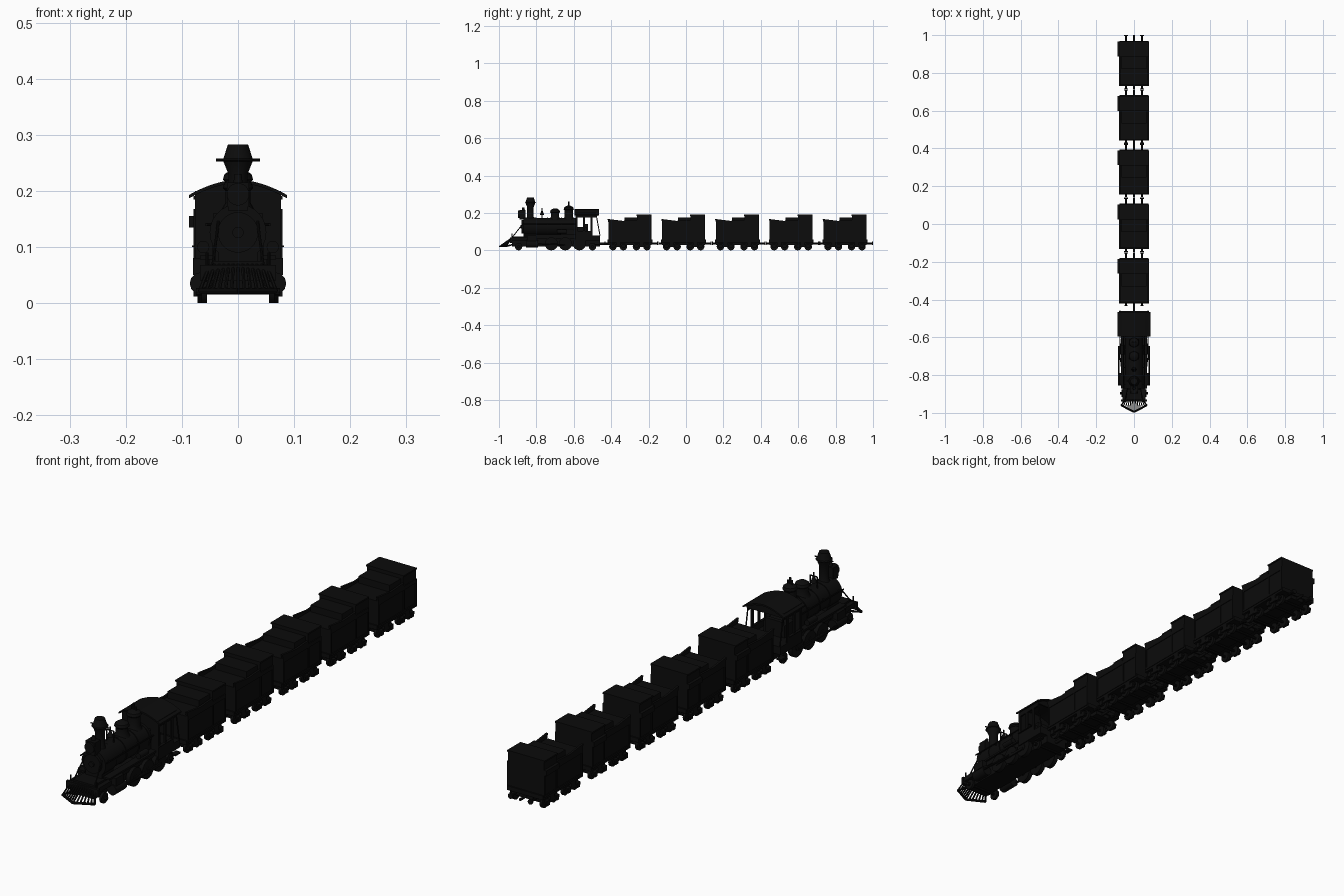
import bpy, bmesh, math
from mathutils import Vector, Matrix

cube = bpy.data.objects.get("Cube")
if cube:
    bpy.data.objects.remove(cube, do_unlink=True)

black = bpy.data.materials.new("soot black")
black.use_nodes = True
black.diffuse_color = (.0035, .0035, .0035, 1)
shader = black.node_tree.nodes["Principled BSDF"]
shader.inputs["Base Color"].default_value = black.diffuse_color
shader.inputs["Roughness"].default_value = .9


def finish(name, bm, smooth=False):
    bmesh.ops.recalc_face_normals(bm, faces=bm.faces)
    mesh = bpy.data.meshes.new(name)
    bm.to_mesh(mesh)
    bm.free()
    mesh.materials.append(black)
    part = bpy.data.objects.new(name, mesh)
    bpy.context.collection.objects.link(part)
    if smooth:
        bpy.ops.object.select_all(action='DESELECT')
        part.select_set(True)
        bpy.context.view_layer.objects.active = part
        bpy.ops.object.shade_smooth_by_angle(angle=math.radians(35))


def box(name, left, right, front, back, bottom, top):
    bm = bmesh.new()
    bmesh.ops.create_cube(bm, size=1)
    low, high = Vector((left, front, bottom)), Vector((right, back, top))
    bmesh.ops.scale(bm, vec=high - low, verts=bm.verts)
    bmesh.ops.translate(bm, vec=(low + high) / 2, verts=bm.verts)
    finish(name, bm)


def middle_box(name, half_width, *extent):
    box(name, -half_width, half_width, *extent)


def side_boxes(name, inner, outer, *extent):
    box("left_" + name, inner, outer, *extent)
    box("right_" + name, -outer, -inner, *extent)


def rod(name, start, end, radius, sides=8, end_radius=None):
    start, end = Vector(start), Vector(end)
    span = end - start
    turn = span.to_track_quat('Z', 'Y').to_matrix().to_4x4()
    bm = bmesh.new()
    bmesh.ops.create_cone(bm, cap_ends=True, segments=sides, radius1=radius,
                          radius2=end_radius or radius, depth=span.length,
                          matrix=Matrix.Translation((start + end) / 2) @ turn)
    finish(name, bm, smooth=True)


def side_rods(name, start, end, radius, sides=8):
    mirror = Vector((-1, 1, 1))
    rod("left_" + name, start, end, radius, sides)
    rod("right_" + name, mirror * Vector(start), mirror * Vector(end), radius, sides)


def lengthwise(name, height, front, back, radius, sides=28):
    rod(name, (0, front, height), (0, back, height), radius, sides)


def turned(name, y, profile, sides=20):
    """Spin a (radius, height) profile about an upright axis."""
    bm = bmesh.new()
    verts = [bm.verts.new((radius, y, height)) for radius, height in profile]
    edges = [bm.edges.new(pair) for pair in zip(verts, verts[1:])]
    bmesh.ops.spin(bm, geom=verts + edges, cent=(0, y, 0), axis=(0, 0, 1),
                   angle=math.tau, steps=sides, use_duplicate=False)
    bmesh.ops.remove_doubles(bm, verts=bm.verts, dist=.0001)
    bmesh.ops.holes_fill(bm, edges=bm.edges, sides=sides)
    finish(name, bm, smooth=True)


def prism(name, outline, offset):
    bm = bmesh.new()
    face = bm.faces.new([bm.verts.new(point) for point in outline])
    grown = bmesh.ops.extrude_face_region(bm, geom=[face], use_keep_orig=True)
    moved = [item for item in grown["geom"] if isinstance(item, bmesh.types.BMVert)]
    bmesh.ops.translate(bm, vec=offset, verts=moved)
    finish(name, bm)


def wheelset(y, radius):
    tread, hub = .055, .075
    rod("axle", (-tread, y, radius), (tread, y, radius), radius / 4)
    side_rods("wheel", (tread, y, radius), (tread + radius / 2, y, radius), radius, 20)
    side_rods("hub", (tread, y, radius), (hub, y, radius), radius / 3)


# Shared layout of the locomotive
nose, cab_front, cab_back, tail = -.93, -.59, -.48, -.46
smoke_front, smoke_back = -.87, -.8
boiler_z, boiler_r, boiler_top = .126, .048, .165
deck, cab_floor, sill, eaves = .068, .08, .1, .175
thin = .0025
wall_in, wall_out = .071, .077
drivers = (-.72, -.645, -.57)
driver_r, small_r = .035, .02

# Chassis and running gear
middle_box("main_frame", .045, nose, tail, .022, .075)
middle_box("front_deck", .062, nose, smoke_back, .05, deck)
middle_box("front_beam", deck, nose - .01, nose, .04, deck)
middle_box("cab_base", wall_out, cab_front, tail, .05, cab_floor)
for y in drivers:
    wheelset(y, driver_r)
wheelset(-.895, small_r)
wheelset(-.5, small_r)
side_boxes("running_board", .04, deck, smoke_front, cab_front, .078, .085)
side_boxes("side_tank", .04, .06, smoke_back, cab_front, .06, cab_floor)
side_boxes("steam_chest", .05, .08, -.85, smoke_back, .05, cab_floor)
side_boxes("coupling_rod", .073, .078, drivers[0], drivers[-1], .025, driver_r)
side_rods("cylinder", (.066, -.855, driver_r), (.066, -.79, driver_r), .02, 12)
side_rods("main_rod", (.08, smoke_back, driver_r), (.08, drivers[1], .03), .004)
side_rods("air_tank", (.062, -.69, sill), (.062, -.64, sill), .011, 12)
side_rods("handrail", (.056, smoke_front, .14), (.056, cab_front, .14), thin)
side_rods("smokebox_brace", (.035, smoke_front, .145), (.045, nose, deck), thin)
side_rods("flag_post", (.055, nose, deck), (.055, nose, .09), thin)
for y in (-.85, -.76, -.67):
    side_rods("rail_stanchion", (.045, y, .14), (.058, y, .14), thin)

# Slatted wedge at the front
tip, wing, ground = -.995, -.96, .022
for step in range(-6, 7):
    across = step / 6
    foot = tip + abs(across) * (wing - tip)
    rod("pilot_slat", (across * .05, nose, deck), (across * deck, foot, ground), .0032, 6)
side_rods("pilot_bar", (0, tip, ground), (deck, wing, ground), .005)
side_rods("pilot_stay", (deck, wing, ground), (.045, nose, .03), .004)

# Boiler with bands and smokebox
lengthwise("boiler", boiler_z, smoke_back, cab_front, boiler_r)
lengthwise("smokebox", boiler_z, smoke_front, smoke_back, boiler_r + thin)
lengthwise("smokebox_door", boiler_z, smoke_front - .01, smoke_front, .036)
lengthwise("door_boss", boiler_z, smoke_front - .016, smoke_front, .01)
middle_box("boiler_saddle", .035, smoke_front, smoke_back, .06, sill)
middle_box("firebox", .045, -.67, -.53, .05, boiler_z)
for y in (-.74, -.665, -.6):
    lengthwise("boiler_band", boiler_z, y - thin, y + thin, boiler_r + thin)

# Chimney with a flared spark cap
brim = .255
turned("chimney", -.832, [(.024, boiler_top), (.017, .18), (.017, .23), (.026, brim - thin),
                          (.03, brim), (.026, brim + thin), (.018, .283)])
rod("cap_bar", (-.039, -.832, brim), (.039, -.832, brim), thin)

# Headlamp on its bracket
lamp_front, lamp_back, lamp_z = -.89, -.857, .194
middle_box("lamp_bracket", .018, lamp_front, -.85, boiler_top, .172)
middle_box("lamp_body", .02, lamp_front, lamp_back, .172, .215)
lengthwise("lamp_rim", lamp_z, lamp_front - .007, lamp_front, .02)
rod("lamp_vent", (0, smoke_front, .21), (0, smoke_front, .23), .009, 12, .006)

# Domes, whistles and bell
for name, y, top in (("sand_dome", -.7, .225), ("steam_dome", -.627, .24)):
    turned(name, y, [(.03, boiler_top), (.022, .18), (.022, top - .025), (.027, top - .02),
                     (.024, top - .01), (.008, top)])
for x, lift in ((-.008, .253), (0, .262), (.008, .25)):
    rod("whistle", (x, y, top - .02), (x, y, lift), .0045)
bell_y, yoke = -.77, .213
turned("bell", bell_y, [(.012, .19), (.008, .2), (thin, yoke)])
side_rods("bell_post", (.015, bell_y, boiler_top), (.015, bell_y, yoke), thin)
rod("bell_yoke", (-.015, bell_y, yoke), (.015, bell_y, yoke), thin)
rod("bell_finial", (0, bell_y, yoke), (0, bell_y, .227), thin)

# Cab with open windows
side_boxes("cab_panel", wall_in, wall_out, cab_front, -.5, .05, sill)
side_boxes("cab_header", wall_in, wall_out, cab_front, cab_back, eaves, .2)
for y in (cab_front, -.55, -.51):
    side_boxes("cab_post", wall_in, wall_out, y, y + .01, sill, eaves)
side_boxes("arm_rest", wall_in, wall_out + .005, cab_front, -.51, sill, sill + thin)
side_boxes("cab_front_wall", .044, wall_out, cab_front, cab_front + .006, cab_floor, .2)
middle_box("cab_front_top", .05, cab_front, cab_front + .006, .16, .2)
side_boxes("cab_step", .06, .08, -.49, tail, .028, .034)
side_rods("cab_grab_rail", (.074, tail, cab_floor), (.074, cab_back, .19), thin)
middle_box("backhead", driver_r, -.54, -.525, cab_floor, .14)
lengthwise("rear_drawbar", .036, tail, -.41, .006)

# Arched roof with a gable at each end
arch = [Vector((step / 8 * .087, 0, .22 - .027 * abs(step / 8) ** 1.8)) for step in range(-8, 9)]
drop = Vector((0, 0, -.006))
roof = arch + [point + drop for point in reversed(arch)]
prism("cab_roof", [point + Vector((0, -.595, 0)) for point in roof], (0, .13, 0))
for y in (cab_front, cab_back):
    ridge = [Vector((point.x * .88, y, point.z - thin)) for point in arch]
    prism("roof_gable", ridge + [(wall_out, y, .185), (-wall_out, y, .185)], (0, .006, 0))


def tender(c):
    """One coal tender centred at c along the track."""
    front, back = c - .115, c + .115
    base, rim, step = .058, .15, c + .037
    skin, edge = .076, .079
    # Underframe and tank
    middle_box("tender_frame", skin, front - .005, back + .005, .042, base)
    middle_box("centre_sill", .03, front, back, .028, .043)
    middle_box("tender_tank", skin, front, back, base, rim)
    middle_box("coal_load", .066, c - .03, step, rim, .176)
    middle_box("water_tank", skin, step, back, rim, .186)
    middle_box("tank_lid", edge, step - thin, back, .185, .191)
    side_boxes("waist_rail", skin, edge, front, back, .135, rim)
    side_boxes("side_sill", wall_in, edge, front, back, .05, base)
    for y in (front, step, back - .006):
        side_boxes("side_rib", wall_in, edge, y, y + .006, base, rim)
    box("tool_box", -.087, -skin, step, back, .135, .155)
    # Flared coal boards
    for x in (wall_in, -edge):
        outline = ((front, rim), (front - .005, .168), (c - .04, .158), (step, .162), (step, rim))
        prism("coal_board", [(x, y, z) for y, z in outline], (edge - wall_in, 0, 0))
    # Two four-wheeled trucks
    for truck in (c - .063, c + .063):
        side_boxes("truck_frame", .069, skin, truck - .042, truck + .042, .018, .028)
        side_boxes("truck_spring", .064, skin, truck - .012, truck + .012, .026, .043)
        for y in (truck - .028, truck + .028):
            wheelset(y, small_r)
            side_boxes("axle_box", deck, edge, y - .008, y + .008, .012, .032)
    # Buffers and couplings
    for start, end in ((back, c + .15), (front, c - .135)):
        side_rods("buffer_stem", (.042, start, .038), (.042, end, .038), .0045)
        face = end + (start - end) / 6
        side_rods("buffer_head", (.042, face, .038), (.042, end, .038), .01, 12)
        lengthwise("coupling", .036, start, end, .005)


for number in range(5):
    tender(-.3 + number * .2875)
